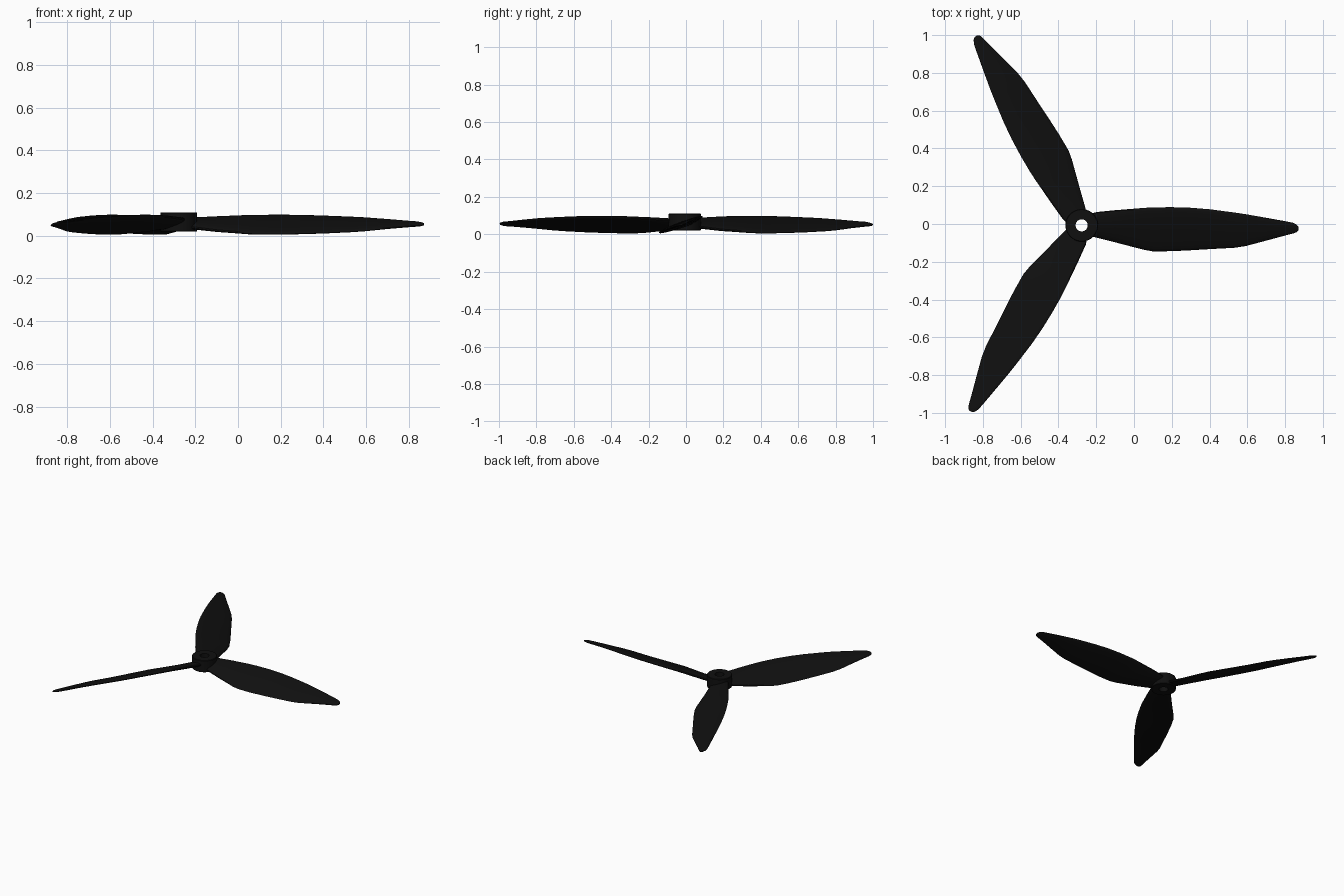
import bpy, bmesh, math
from mathutils import Vector, Matrix

if "Cube" in bpy.data.objects:
    bpy.data.objects.remove(bpy.data.objects["Cube"])

black = bpy.data.materials.new("black_plastic")
black.diffuse_color = (0.005, 0.005, 0.005, 1)
black.use_nodes = True
black.node_tree.nodes["Principled BSDF"].inputs["Base Color"].default_value = black.diffuse_color
HUB_X = -0.277

# Blade stations: x, leading y, trailing y, leading z, trailing z, thickness
STATIONS = [
    (-0.225, 0.062, -0.058, 0.078, 0.038, 0.034),
    (-0.20, 0.070, -0.065, 0.080, 0.035, 0.034),
    (-0.10, 0.080, -0.090, 0.087, 0.022, 0.032),
    (0.00, 0.088, -0.116, 0.092, 0.014, 0.030),
    (0.05, 0.092, -0.129, 0.094, 0.010, 0.029),
    (0.10, 0.095, -0.138, 0.095, 0.008, 0.028),
    (0.20, 0.096, -0.137, 0.096, 0.008, 0.027),
    (0.30, 0.093, -0.132, 0.095, 0.010, 0.026),
    (0.40, 0.085, -0.126, 0.092, 0.013, 0.025),
    (0.53, 0.068, -0.119, 0.087, 0.019, 0.023),
    (0.59, 0.059, -0.110, 0.084, 0.023, 0.022),
    (0.70, 0.040, -0.081, 0.076, 0.034, 0.019),
    (0.80, 0.022, -0.054, 0.067, 0.043, 0.017),
    (0.84, 0.014, -0.044, 0.064, 0.046, 0.016),
    (0.86, 0.004, -0.037, 0.060, 0.048, 0.013),
    (0.87, -0.008, -0.026, 0.057, 0.051, 0.008),
]
SIDES = 24


def finish(bm, name):
    bmesh.ops.recalc_face_normals(bm, faces=bm.faces)
    me = bpy.data.meshes.new(name)
    bm.to_mesh(me)
    bm.free()
    ob = bpy.data.objects.new(name, me)
    bpy.context.collection.objects.link(ob)
    me.materials.append(black)
    bpy.ops.object.select_all(action='DESELECT')
    ob.select_set(True)
    bpy.context.view_layer.objects.active = ob
    bpy.ops.object.shade_smooth_by_angle(angle=math.radians(35))
    return ob


def blade(name, angle):
    # Loft of thin oval sections tilted along the chord
    bm = bmesh.new()
    rings = []
    for x, yl, yt, zl, zt, th in STATIONS:
        lead, trail = Vector((x, yl, zl)), Vector((x, yt, zt))
        mid, half = (lead + trail) / 2, (lead - trail) / 2
        up = Vector((0, -half.z, half.y)).normalized() * th / 2
        ring = []
        for i in range(SIDES):
            a = 2 * math.pi * i / SIDES
            s = math.sin(a)
            s = math.copysign(abs(s) ** 0.8, s)
            ring.append(bm.verts.new(mid + half * math.cos(a) + up * s))
        rings.append(ring)
    for r0, r1 in zip(rings, rings[1:]):
        for i in range(SIDES):
            j = (i + 1) % SIDES
            bm.faces.new((r0[i], r0[j], r1[j], r1[i]))
    bm.faces.new(rings[0])
    bm.faces.new(rings[-1])
    # Swing around the hub axis
    bmesh.ops.translate(bm, verts=bm.verts, vec=(-HUB_X, 0, 0))
    place = Matrix.Translation((HUB_X, -0.007, 0)) @ Matrix.Rotation(angle, 4, 'Z')
    bmesh.ops.transform(bm, matrix=place, verts=bm.verts)
    return finish(bm, name)


# Three blades
for k in range(3):
    blade(f"blade_{k + 1}", k * 2 * math.pi / 3)

# Hub: lathed ring with a through hole
profile = [(0.032, 0.02), (0.083, 0.02), (0.086, 0.023), (0.086, 0.107),
           (0.083, 0.11), (0.032, 0.11)]
N = 64
bm = bmesh.new()
cols = []
for i in range(N):
    a = 2 * math.pi * i / N
    cols.append([bm.verts.new((HUB_X + r * math.cos(a), -0.007 + r * math.sin(a), z))
                 for r, z in profile])
for i in range(N):
    c0, c1 = cols[i], cols[(i + 1) % N]
    for j in range(len(profile)):
        k = (j + 1) % len(profile)
        bm.faces.new((c0[j], c1[j], c1[k], c0[k]))
finish(bm, "hub")
